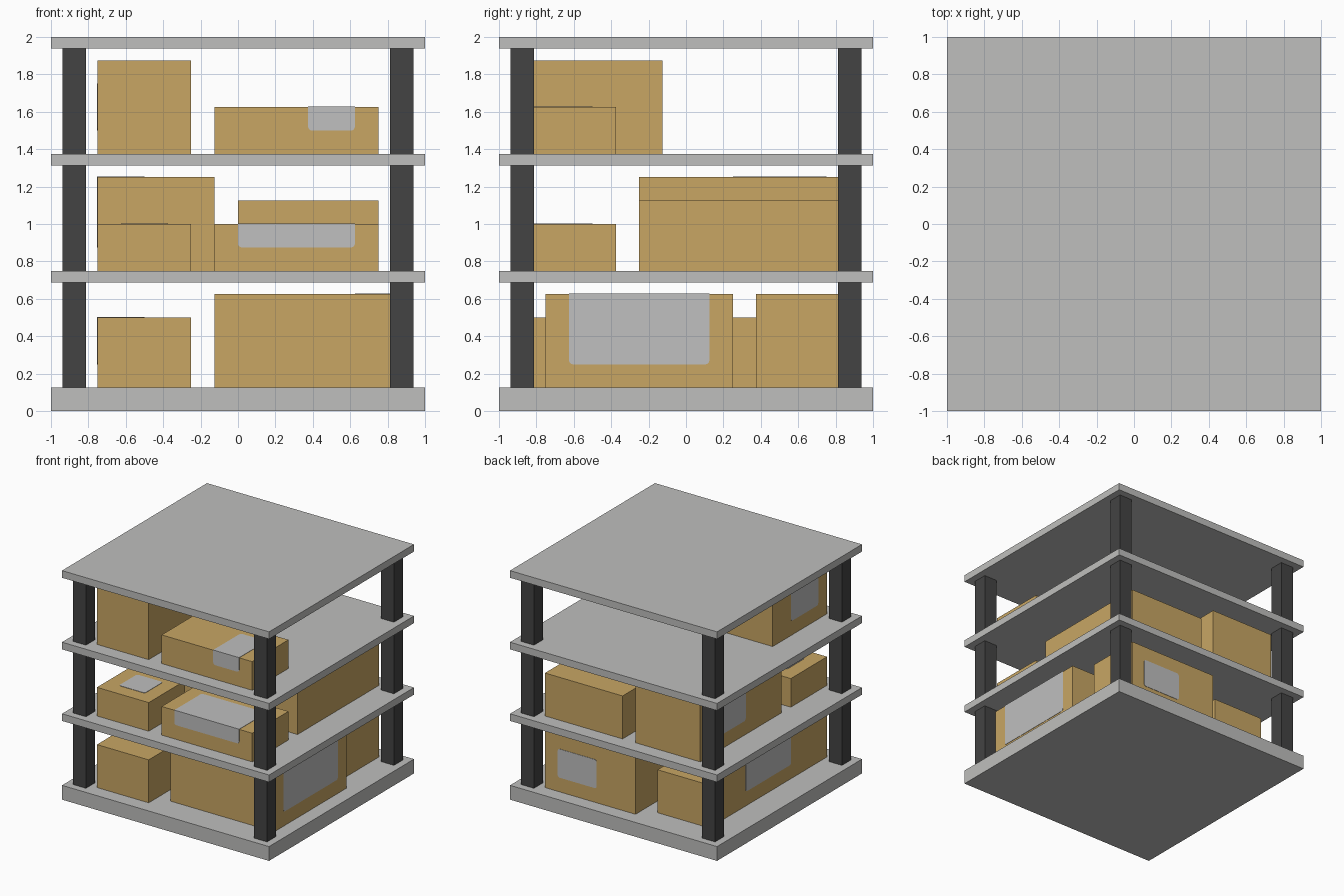
import bpy
import bmesh
import math
from mathutils import Vector

if "Cube" in bpy.data.objects:
    bpy.data.objects.remove(bpy.data.objects["Cube"])


def material(name, rgb):
    m = bpy.data.materials.new(name)
    m.use_nodes = True
    m.diffuse_color = (*rgb, 1)
    m.node_tree.nodes["Principled BSDF"].inputs["Base Color"].default_value = (*rgb, 1)
    return m


SHELF = material("shelf grey", (0.521, 0.521, 0.509))
POST = material("post charcoal", (0.056, 0.056, 0.056))
CARD = material("cardboard tan", (0.578, 0.381, 0.127))
LABEL = material("label grey", (0.523, 0.523, 0.523))


def finish(name, bm, mat):
    bmesh.ops.recalc_face_normals(bm, faces=bm.faces[:])
    mesh = bpy.data.meshes.new(name)
    bm.to_mesh(mesh)
    bm.free()
    mesh.materials.append(mat)
    obj = bpy.data.objects.new(name, mesh)
    bpy.context.collection.objects.link(obj)
    return obj


def box(name, x, y, z, mat):
    """Axis-aligned block from (min, max) pairs."""
    bm = bmesh.new()
    bmesh.ops.create_cube(bm, size=1)
    for v in bm.verts:
        v.co = [(a + b) / 2 + c * (b - a) for c, (a, b) in zip(v.co, (x, y, z))]
    return finish(name, bm, mat)


def plate(name, edge, u, v, n, width, height, folded=False, r=0.02, t=0.003):
    """Thin label growing along v from the middle of its edge; a folded edge stays square."""
    u, v, n, edge = Vector(u), Vector(v), Vector(n), Vector(edge)
    w = width / 2
    pts = []
    for cx, cy, start in ((w - r, height - r, 0), (r - w, height - r, 90)):
        for k in range(5):
            a = math.radians(start + 22.5 * k)
            pts.append((cx + r * math.cos(a), cy + r * math.sin(a)))
    if folded:
        pts += [(-w, -t), (w, -t)]
    else:
        pts += [(-a, height - b) for a, b in pts]
    bm = bmesh.new()
    face = bm.faces.new([bm.verts.new(edge + u * a + v * b) for a, b in pts])
    ext = bmesh.ops.extrude_face_region(bm, geom=[face])
    moved = [g for g in ext["geom"] if isinstance(g, bmesh.types.BMVert)]
    bmesh.ops.translate(bm, verts=moved, vec=n * t)
    return finish(name, bm, LABEL)


X, Y, Z = Vector((1, 0, 0)), Vector((0, 1, 0)), Vector((0, 0, 1))


def folded_label(name, edge, along, out, width, drop, reach):
    """Label wrapped over a top edge: drop down the side, reach across the top."""
    plate(name + "_side", edge, along, -Z, out, width, drop, folded=True)
    plate(name + "_top", edge, along, -out, Z, width, reach, folded=True)


# Base, shelves and roof
SLABS = [("base", 0, 0.125), ("lower_shelf", 0.6875, 0.75),
         ("upper_shelf", 1.3125, 1.375), ("roof", 1.9375, 2)]
for name, lo, hi in SLABS:
    box(name, (-1, 1), (-1, 1), (lo, hi), SHELF)

# Four posts on each level
for level in range(3):
    z = (SLABS[level][2], SLABS[level + 1][1])
    for sx, side in ((1, "left"), (-1, "right")):
        for sy, end in ((-1, "front"), (1, "back")):
            xs = sorted((sx * 0.8125, sx * 0.9375))
            ys = sorted((sy * 0.8125, sy * 0.9375))
            box(f"post_{level + 1}_{end}_{side}", xs, ys, z, POST)

# Cardboard boxes
CARTONS = [
    ("lower_long_carton", (-0.75, -0.25), (-0.875, 0.75), (0.125, 0.5)),
    ("lower_large_carton", (-0.125, 0.875), (-0.75, 0.25), (0.125, 0.625)),
    ("lower_back_carton", (-0.125, 0.75), (0.375, 0.875), (0.125, 0.625)),
    ("middle_small_carton", (-0.75, -0.25), (-0.875, -0.375), (0.75, 1.0)),
    ("middle_front_carton", (-0.125, 0.75), (-0.875, -0.375), (0.75, 1.0)),
    ("middle_tall_carton", (-0.75, -0.125), (-0.25, 0.875), (0.75, 1.25)),
    ("middle_back_carton", (0, 0.75), (-0.25, 0.875), (0.75, 1.125)),
    ("upper_tall_carton", (-0.75, -0.25), (-0.875, -0.125), (1.375, 1.875)),
    ("upper_front_carton", (-0.125, 0.75), (-0.875, -0.375), (1.375, 1.625)),
]
for name, x, y, z in CARTONS:
    box(name, x, y, z, CARD)

# Labels wrapped over a top edge
folded_label("lower_long_label", (-0.75, -0.0625, 0.5), Y, -X, 0.625, 0.25, 0.25)
folded_label("lower_large_label", (0.875, -0.25, 0.625), Y, X, 0.75, 0.375, 0.25)
folded_label("middle_front_label", (0.3125, -0.875, 1.0), X, -Y, 0.625, 0.125, 0.375)
folded_label("middle_tall_label", (-0.75, 0.5, 1.25), Y, -X, 0.5, 0.375, 0.25)
folded_label("upper_front_label", (0.5, -0.875, 1.625), X, -Y, 0.25, 0.125, 0.375)

# Flat labels
plate("lower_back_label", (0.4375, 0.875, 0.25), X, Z, Y, 0.375, 0.25)
plate("middle_small_label", (-0.5, -0.75, 1.0), X, Y, Z, 0.25, 0.25)
plate("upper_tall_label", (-0.75, -0.5625, 1.5), Y, Z, -X, 0.375, 0.25)
